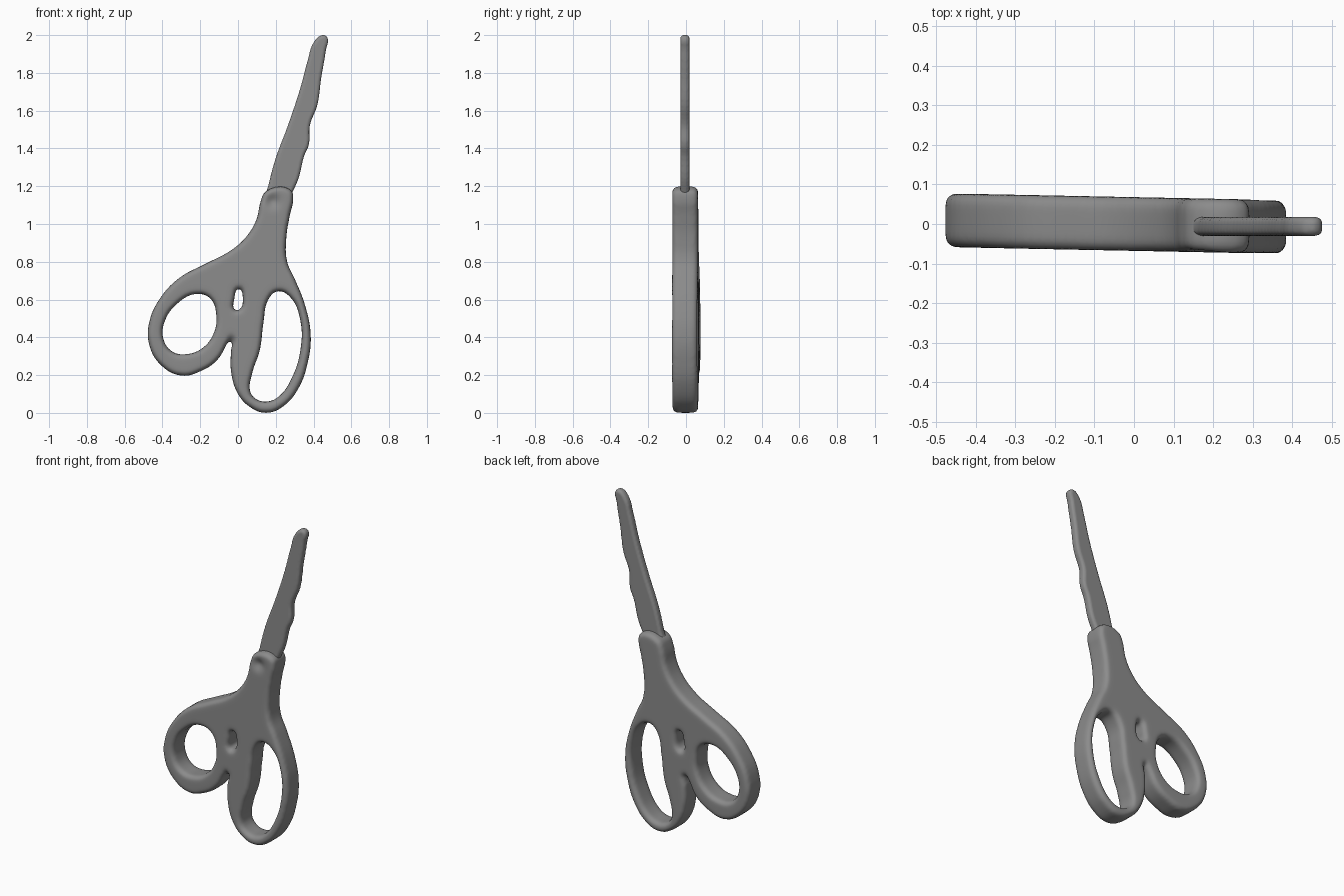
import bpy
import math

if "Cube" in bpy.data.objects:
    bpy.data.objects.remove(bpy.data.objects["Cube"])

# One grey for the whole model
grey = bpy.data.materials.new("plain_grey")
grey.use_nodes = True
colour = (0.26, 0.26, 0.26, 1)
grey.diffuse_color = colour
grey.node_tree.nodes["Principled BSDF"].inputs["Base Color"].default_value = colour


def plate(name, loops, half_depth, bevel, voxel, smoothing):
    """Rounded plate in the x-z plane from smooth outlines; later loops are holes."""
    curve = bpy.data.curves.new(name, "CURVE")
    curve.dimensions = "2D"
    curve.fill_mode = "BOTH"
    curve.resolution_u = 5
    curve.extrude = half_depth - bevel
    curve.bevel_depth = bevel
    curve.bevel_resolution = 3
    curve.offset = -bevel
    for points in loops:
        spline = curve.splines.new("BEZIER")
        spline.use_cyclic_u = True
        spline.bezier_points.add(len(points) - 1)
        for bp, (x, z) in zip(spline.bezier_points, points):
            bp.co = (x, z, 0)
            bp.handle_left_type = bp.handle_right_type = "AUTO"
    source = bpy.data.objects.new(name + "_outline", curve)
    bpy.context.collection.objects.link(source)
    mesh = bpy.data.meshes.new_from_object(
        source.evaluated_get(bpy.context.evaluated_depsgraph_get()))
    bpy.data.objects.remove(source)

    # Weld the caps to the rim and soften everything into one skin
    raw = bpy.data.objects.new(name + "_raw", mesh)
    bpy.context.collection.objects.link(raw)
    raw.modifiers.new("weld", "WELD").merge_threshold = 0.0005
    remesh = raw.modifiers.new("remesh", "REMESH")
    remesh.mode = "VOXEL"
    remesh.voxel_size = voxel
    smooth = raw.modifiers.new("smooth", "SMOOTH")
    smooth.iterations = smoothing
    bpy.context.view_layer.update()
    final = bpy.data.meshes.new_from_object(
        raw.evaluated_get(bpy.context.evaluated_depsgraph_get()))
    bpy.data.objects.remove(raw)

    obj = bpy.data.objects.new(name, final)
    bpy.context.collection.objects.link(obj)
    for v in final.vertices:
        x, z, y = v.co
        v.co = (x, -y, z)
    final.materials.clear()
    final.materials.append(grey)
    final.shade_smooth()
    return obj


# Handle: body, two finger loops and the slit between them
body = [(.15, 1.175), (.12, 1.12), (.10, 1.03), (.05, .94), (-.03, .865),
        (-.17, .79), (-.31, .715), (-.41, .61), (-.47, .48), (-.47, .36),
        (-.41, .255), (-.30, .197), (-.2, .22), (-.11, .28), (-.05, .38),
        (-.035, .40), (-.037, .33), (-.037, .22), (0, .1), (.065, .03),
        (.15, .0), (.24, .035), (.32, .13), (.37, .27), (.385, .41),
        (.355, .57), (.30, .71), (.26, .80), (.255, .92), (.275, 1.05),
        (.292, 1.13), (.28, 1.18)]
small_loop = [(-.22, .63), (-.32, .58), (-.39, .48), (-.395, .39), (-.35, .325),
              (-.28, .31), (-.185, .345), (-.125, .43), (-.115, .52), (-.145, .605)]
large_loop = [(.21, .645), (.16, .60), (.135, .48), (.115, .33), (.075, .21),
              (.065, .11), (.10, .07), (.16, .06), (.22, .09), (.285, .185),
              (.33, .33), (.33, .49), (.275, .615)]
slit = [(.005, .66), (-.02, .6), (-.022, .55), (0, .54), (.025, .62)]
handle = plate("handle", [body, small_loop, large_loop, slit], .068, .026, .011, 6)

# Lean the loops apart in depth and press a shallow dimple into the collar
for v in handle.data.vertices:
    x, y, z = v.co
    if y < 0:
        v.co.y += .02 * math.exp(-((x - .185) ** 2 + (z - 1.12) ** 2) / .0012)
    v.co.y -= .02 * x

# Closed blades with a slightly worn edge
blade_outline = [(.14, 1.10), (.16, 1.20), (.20, 1.35), (.26, 1.51), (.33, 1.72),
                 (.37, 1.87), (.40, 1.96), (.445, 2.0), (.472, 1.99), (.465, 1.92),
                 (.44, 1.77), (.42, 1.63), (.38, 1.52), (.375, 1.42), (.35, 1.36),
                 (.32, 1.24), (.28, 1.15), (.26, 1.10)]
blade = plate("blades", [blade_outline], .024, .014, .008, 3)
blade.location.y = -.006
